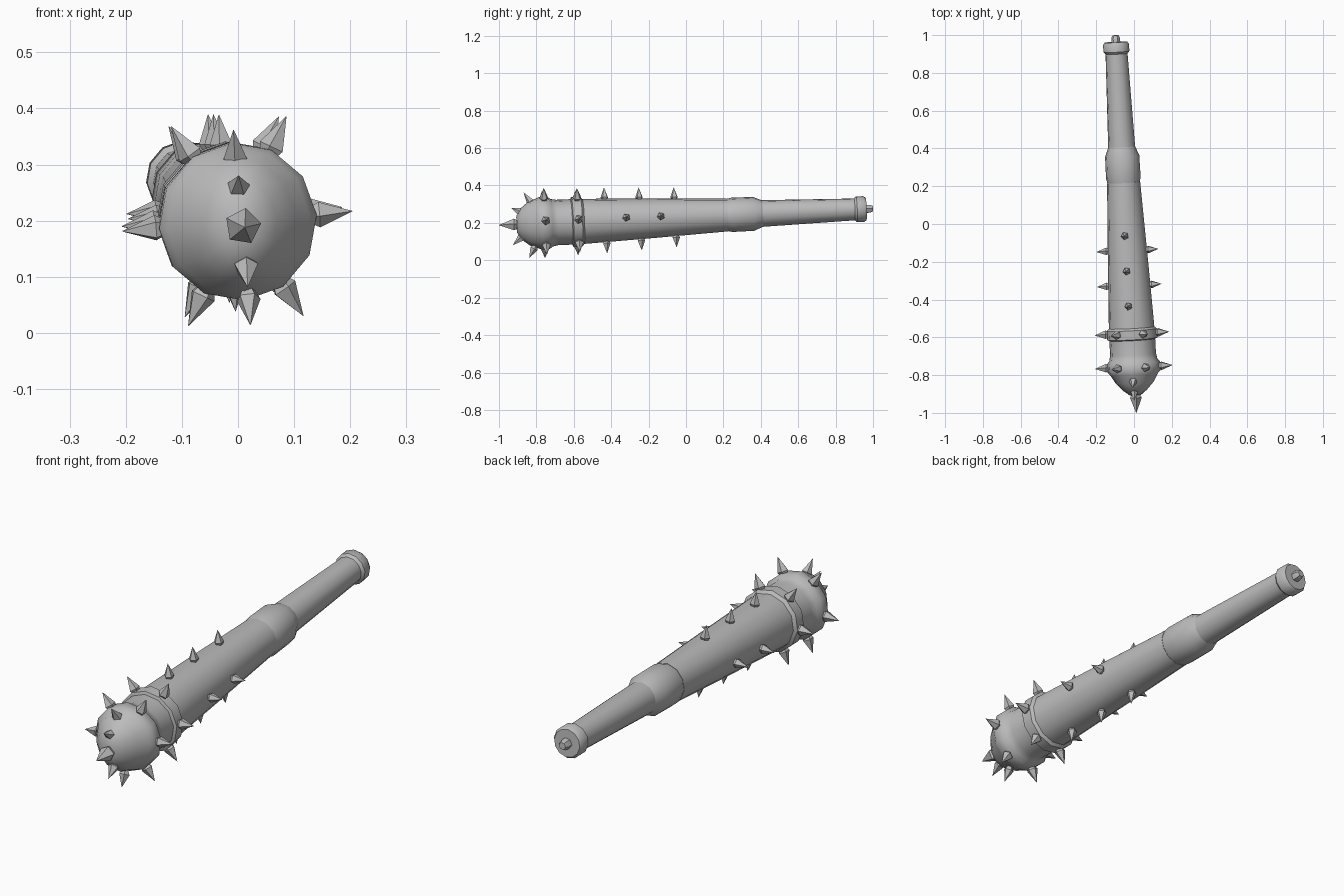
import bpy, math
from mathutils import Vector

if "Cube" in bpy.data.objects:
    bpy.data.objects.remove(bpy.data.objects["Cube"])

grey = bpy.data.materials.new("grey")
grey.diffuse_color = (0.5, 0.5, 0.5, 1)
grey.use_nodes = True
grey.node_tree.nodes["Principled BSDF"].inputs["Base Color"].default_value = grey.diffuse_color

AXIS = Vector((-0.055, 1, 0.044)).normalized()
SIDE = Vector((1, 0.055, 0)).normalized()
UP = SIDE.cross(AXIS)


def centre(y):
    """Point on the slightly tilted centre line of the club."""
    return Vector((-0.055 * (y + 0.78), y, 0.198 + 0.044 * (y + 0.78)))


def radial(deg):
    a = math.radians(deg)
    return SIDE * math.cos(a) + UP * math.sin(a)


def add_object(name, rings, smooth):
    """Skin equal-sized rings of points and cap both ends."""
    n = len(rings[0])
    verts = [p for ring in rings for p in ring]
    faces = [list(range(n))[::-1], [len(verts) - n + i for i in range(n)]]
    for k in range(len(rings) - 1):
        for i in range(n):
            j = (i + 1) % n
            faces.append([k * n + i, k * n + j, k * n + n + j, k * n + n + i])
    mesh = bpy.data.meshes.new(name)
    mesh.from_pydata(verts, [], [f[::-1] for f in faces])
    mesh.materials.append(grey)
    ob = bpy.data.objects.new(name, mesh)
    bpy.context.collection.objects.link(ob)
    if smooth:
        bpy.ops.object.select_all(action='DESELECT')
        bpy.context.view_layer.objects.active = ob
        ob.select_set(True)
        bpy.ops.object.shade_smooth_by_angle(angle=math.radians(40))
    return ob


def turned(name, profile, sides=12):
    """Turned part from (y, radius, width factor) steps along the centre line."""
    rings = []
    for y, r, w in profile:
        ring = []
        for i in range(sides):
            d = radial(5 + 360 * i / sides)
            d -= SIDE * d.dot(SIDE) * (1 - w)
            ring.append(centre(y) + d * r)
        rings.append(ring)
    return add_object(name, rings, True)


def spike(name, base, tip, r):
    """Five-sided spike with a pinched foot."""
    d = tip - base
    u = d.orthogonal().normalized()
    v = d.normalized().cross(u)
    rings = []
    for t, s in ((-0.1, 0.6), (0.16, 1.0), (1.0, 0.02)):
        rings.append([base + d * t + (u * math.cos(a) - v * math.sin(a)) * r * s
                      for a in (2 * math.pi * i / 5 for i in range(5))])
    ob = add_object(name, rings, False)
    # turn the faces outward for this winding
    ob.data.flip_normals()
    return ob


# Head, bands and shaft
turned("head", [(-0.905, 0.045, 0.7), (-0.88, 0.085, 0.75), (-0.84, 0.117, 0.86),
                (-0.795, 0.134, 0.95), (-0.78, 0.141, 1), (-0.735, 0.141, 1),
                (-0.72, 0.128, 1), (-0.69, 0.122, 1), (-0.6, 0.122, 1)])
turned("shaft_band", [(-0.615, 0.118, 1), (-0.608, 0.134, 1), (-0.56, 0.134, 1),
                      (-0.548, 0.12, 1)])
turned("shaft", [(-0.57, 0.122, 1), (-0.2, 0.107, 1), (0.22, 0.088, 1)])
turned("grip_collar", [(0.2, 0.082, 1), (0.245, 0.092, 1), (0.36, 0.091, 1),
                       (0.41, 0.071, 1)])
turned("grip", [(0.39, 0.072, 1), (0.92, 0.058, 1)])
turned("pommel", [(0.9, 0.058, 1), (0.912, 0.069, 1), (0.95, 0.069, 1),
                  (0.963, 0.06, 1)])
turned("pommel_stud", [(0.95, 0.024, 1), (0.985, 0.023, 1), (0.999, 0.016, 1)], 6)

# Two rings of six spikes on the bands
for y, r0, r1 in ((-0.757, 0.135, 0.206), (-0.58, 0.128, 0.197)):
    for k in range(6):
        d = radial(5 + 60 * k)
        spike("band_spike", centre(y) + d * r0, centre(y) + d * r1, 0.024)

# Rows of spikes along the shaft: top and bottom, then the two sides
rows = [(y, a) for y in (-0.43, -0.245, -0.058) for a in (95, 275)]
rows += [(y, a) for y in (-0.325, -0.14) for a in (5, 185)]
for y, a in rows:
    r = 0.098 - 0.042 * y
    d = radial(a)
    spike("shaft_spike", centre(y) + d * (r - 0.002), centre(y) + d * (r + 0.06), 0.021)

# Arc of spikes over the head, with a large one at the front
for base, tip, r in (((-0.004, -0.825, 0.305), (-0.008, -0.868, 0.362), 0.022),
                     ((0.001, -0.878, 0.254), (0.001, -0.934, 0.280), 0.022),
                     ((0.008, -0.905, 0.190), (0.012, -1.0, 0.188), 0.033),
                     ((0.014, -0.875, 0.125), (0.017, -0.924, 0.082), 0.022),
                     ((0.018, -0.810, 0.070), (0.022, -0.838, 0.014), 0.022)):
    spike("head_spike", Vector(base), Vector(tip), r)
